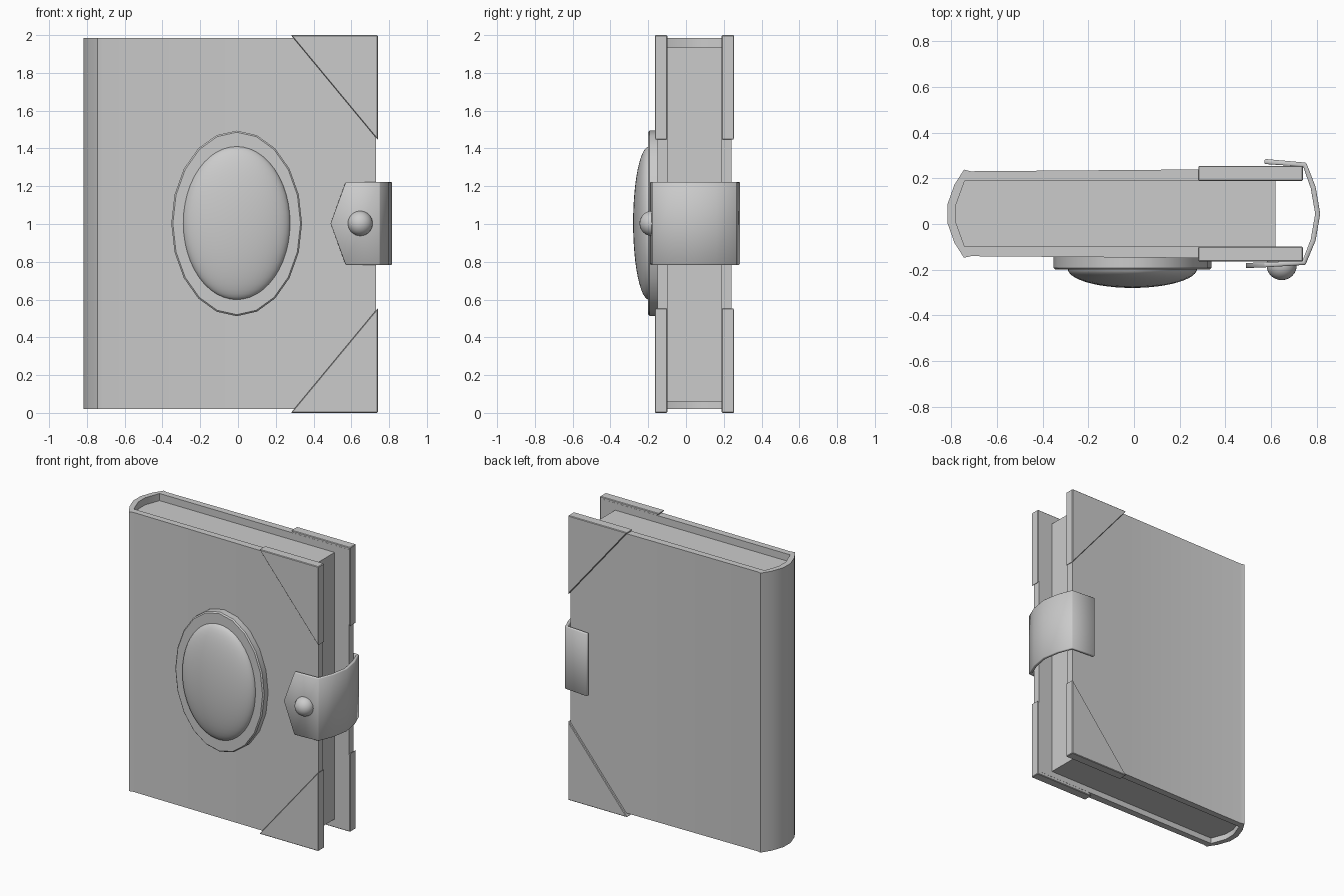
import bpy, bmesh, math

if "Cube" in bpy.data.objects:
    bpy.data.objects.remove(bpy.data.objects["Cube"])

MID_Y = 0.045   # middle of the book thickness


def finish(name, bm, bevel=0.0, smooth=True, solid=0.0):
    bmesh.ops.recalc_face_normals(bm, faces=bm.faces)
    me = bpy.data.meshes.new(name)
    bm.to_mesh(me)
    bm.free()
    ob = bpy.data.objects.new(name, me)
    bpy.context.scene.collection.objects.link(ob)
    if smooth:
        bpy.ops.object.select_all(action='DESELECT')
        ob.select_set(True)
        bpy.context.view_layer.objects.active = ob
        bpy.ops.object.shade_smooth_by_angle(angle=math.radians(30))
    if solid:
        m = ob.modifiers.new("thickness", 'SOLIDIFY')
        m.thickness, m.offset = solid, 0
    if bevel:
        m = ob.modifiers.new("bevel", 'BEVEL')
        m.width, m.segments, m.limit_method = bevel, 1, 'ANGLE'
        m.angle_limit = math.radians(40)
    return ob


def prism(name, pts, direction, **kw):
    """Extrude a closed 3D outline along a direction."""
    bm = bmesh.new()
    f = bm.faces.new([bm.verts.new(p) for p in pts])
    r = bmesh.ops.extrude_face_region(bm, geom=[f])
    bmesh.ops.translate(bm, vec=direction,
                        verts=[g for g in r["geom"] if isinstance(g, bmesh.types.BMVert)])
    return finish(name, bm, **kw)


# Cover: one cross-section wrapping front board, spine and back board
def mirror_y(half):
    return half + [(x, 2 * MID_Y - y) for x, y in reversed(half)]


outer = mirror_y([(0.73, -0.15), (0.28, -0.149), (-0.715, -0.141), (-0.745, -0.148),
                  (-0.787, -0.082), (-0.818, 0.006)])
inner = mirror_y([(0.73, -0.098), (-0.742, -0.098), (-0.78, 0.006)])
prism("cover", [(x, y, 0.02) for x, y in outer + inner[::-1]], (0, 0, 1.965))

# Page block fills the inside of the cover
pages = [(min(x, 0.62), y) for x, y in inner]
prism("pages", [(x, y, 0.06) for x, y in pages], (0, 0, 1.875))

# Four corner guards, mirrored top/bottom and front/back
for side, s in (("front", 1), ("back", -1)):
    for level, t in (("top", 1), ("bottom", -1)):
        y0 = MID_Y - s * 0.21
        tri = [(0.28, 1.0), (0.74, 1.0), (0.74, 0.445)]
        prism(f"{side}_{level}_corner", [(x, y0, 1 + t * z) for x, z in tri],
              (0, s * 0.066, 0), bevel=0.004, smooth=False)

# Oval mount on the front board
N = 20
ring = [(-0.007 + 0.346 * math.cos(2 * math.pi * i / N), -0.2,
         1.003 + 0.491 * math.sin(2 * math.pi * i / N)) for i in range(N)]
prism("oval_mount", ring, (0, 0.07, 0), bevel=0.008)


# Domed stone and clasp stud
def dome(name, loc, radii, u, v):
    bm = bmesh.new()
    bmesh.ops.create_uvsphere(bm, u_segments=u, v_segments=v, radius=1)
    bmesh.ops.scale(bm, vec=radii, verts=bm.verts)
    bmesh.ops.translate(bm, vec=loc, verts=bm.verts)
    finish(name, bm)


dome("oval_stone", (-0.007, -0.195, 1.005), (0.284, 0.085, 0.406), 48, 24)
dome("clasp_stud", (0.647, -0.182, 1.003), (0.066, 0.064, 0.066), 24, 16)

# Strap: pointed front flap, bowed middle, short back flap
path = [(0.57, -0.179), (0.745, -0.17), (0.785, -0.07), (0.805, 0.045),
        (0.785, 0.16), (0.748, 0.26), (0.572, 0.274)]
bm = bmesh.new()
tip = bm.verts.new((0.49, -0.182, 1.003))
rows = [[bm.verts.new((x, y, 1.003 + s * 0.22)) for s in (-1, 1)] for x, y in path]
bm.faces.new((tip, rows[0][0], rows[0][1]))
for a, b in zip(rows, rows[1:]):
    bm.faces.new((a[0], b[0], b[1], a[1]))
finish("clasp_strap", bm, solid=0.022, bevel=0.004)
